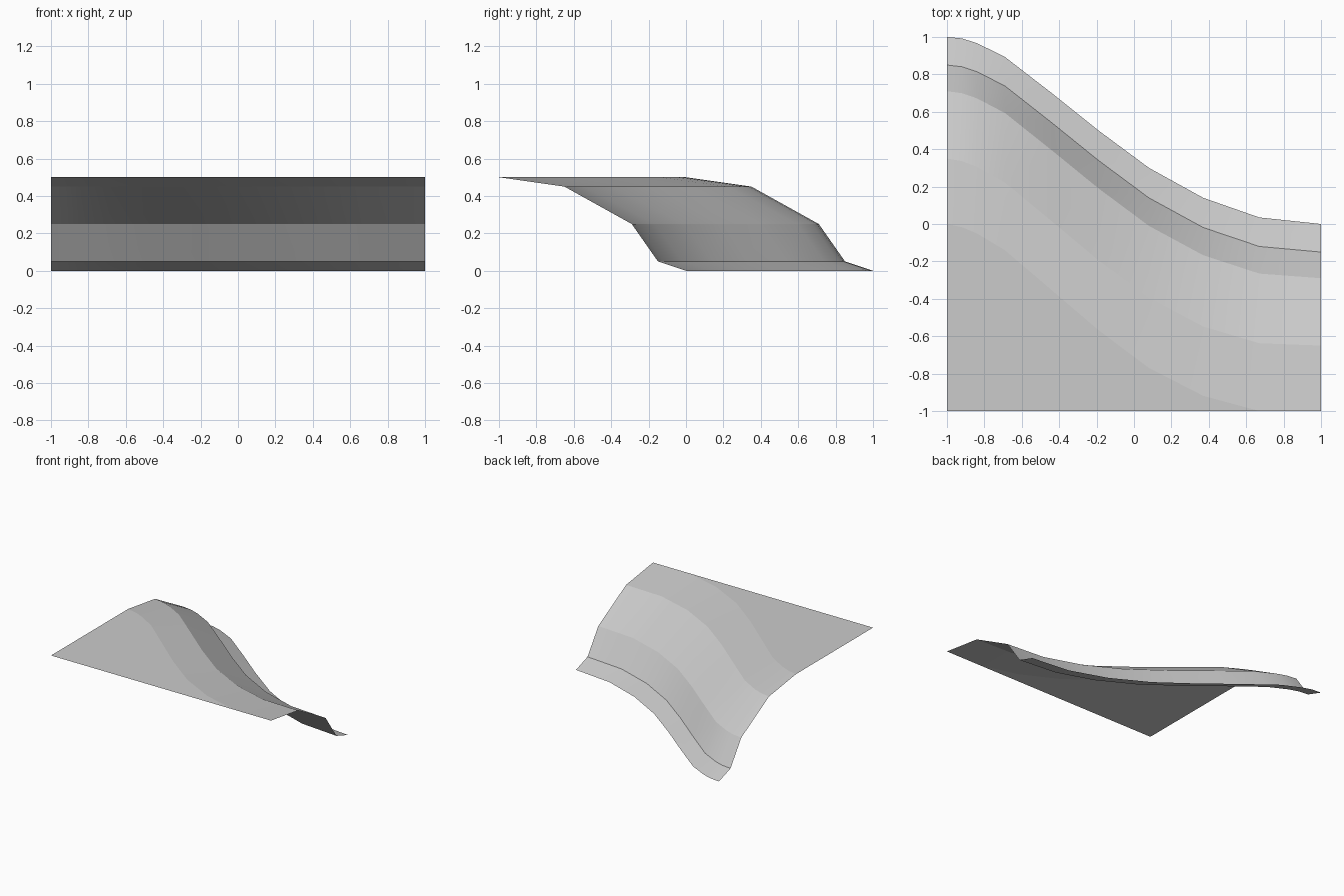
import bpy
import bmesh
import math

cube = bpy.data.objects.get("Cube")
if cube:
    bpy.data.objects.remove(cube, do_unlink=True)

# One plain grey for the whole sheet
grey = bpy.data.materials.new("light_grey")
grey.use_nodes = True
colour = (0.6, 0.6, 0.6, 1)
grey.diffuse_color = colour
grey.node_tree.nodes["Principled BSDF"].inputs["Base Color"].default_value = colour

# Foot line of the bank, seen from above, and the bank's section (setback, height)
foot_line = [(-1, 1), (-0.92, 0.992), (-0.84, 0.967), (-0.69, 0.893), (-0.44, 0.7),
             (-0.19, 0.5), (0.08, 0.3), (0.37, 0.14), (0.67, 0.035), (1, 0)]
section = [(0, 0), (0.15, 0.05), (0.29, 0.25), (0.65, 0.45), (1, 0.5)]

bm = bmesh.new()


def section_row(setback, height):
    """Foot line moved back up the bank, a little further where it runs askew."""
    row = []
    for x, y in foot_line:
        bow = 1 + 0.07 * math.cos(x * math.pi / 2)
        row.append(bm.verts.new((x, max(y - setback * bow, -1), height)))
    return row


# Sloping bank
rows = [section_row(*point) for point in section]
for low, high in zip(rows, rows[1:]):
    for i in range(len(low) - 1):
        bm.faces.new((low[i + 1], low[i], high[i], high[i + 1]))

# Flat plateau behind the crest, tapering to the corner
crest = rows[-1]
corner = bm.verts.new((-1, -1, section[-1][1]))
bm.faces.new([corner] + crest[::-1])

# Smooth along the curve, crisp between the bands
bm.normal_update()
for face in bm.faces:
    face.smooth = True
    if face.normal.z < 0:
        face.normal_flip()
for row in rows:
    for a, b in zip(row, row[1:]):
        bm.edges.get((a, b)).smooth = False

mesh = bpy.data.meshes.new("curved_bank")
bm.to_mesh(mesh)
bm.free()
mesh.materials.append(grey)
bank = bpy.data.objects.new("curved_bank", mesh)
bpy.context.collection.objects.link(bank)
